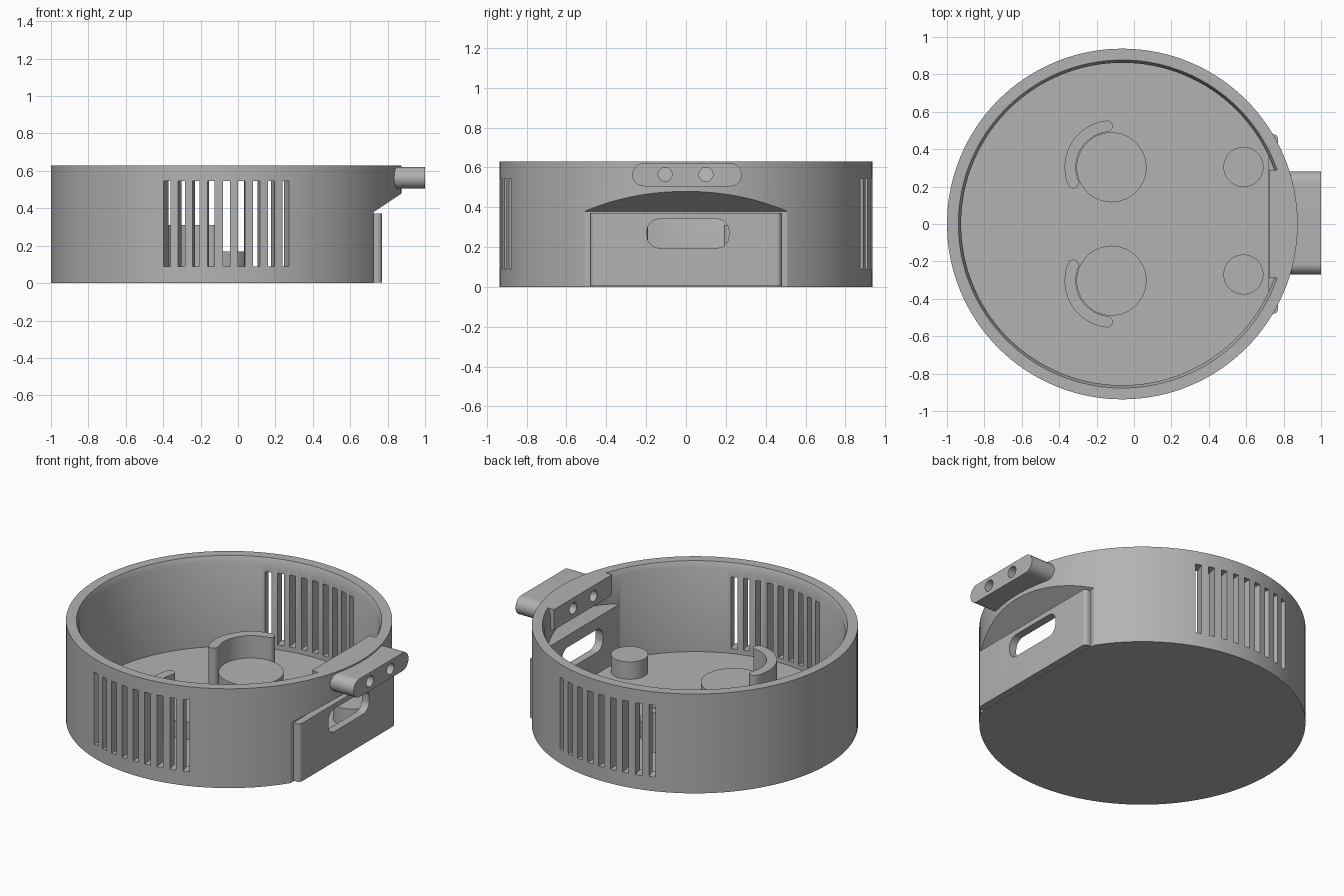
import bpy, bmesh, math
from mathutils import Vector, Matrix

if "Cube" in bpy.data.objects:
    bpy.data.objects.remove(bpy.data.objects["Cube"])

CX, R, H, FLOOR = -0.0625, 0.9375, 0.63, 0.06   # cup centre, radius, height, floor

grey = bpy.data.materials.new("light grey plastic")
grey.diffuse_color = (0.45, 0.45, 0.45, 1)
grey.use_nodes = True
grey.node_tree.nodes["Principled BSDF"].inputs["Base Color"].default_value = grey.diffuse_color


def prism(name, pts, lo, hi, axis):
    """Extrude a 2D outline along an axis: x (y,z), y (x,z) or z (x,y)."""
    def place(p, h):
        return {'x': (h, p[0], p[1]), 'y': (p[0], h, p[1]), 'z': (p[0], p[1], h)}[axis]
    bm = bmesh.new()
    low = [bm.verts.new(place(p, lo)) for p in pts]
    high = [bm.verts.new(place(p, hi)) for p in pts]
    bm.faces.new(low)
    bm.faces.new(high)
    n = len(pts)
    for i in range(n):
        j = (i + 1) % n
        bm.faces.new((low[i], low[j], high[j], high[i]))
    bmesh.ops.recalc_face_normals(bm, faces=bm.faces)
    me = bpy.data.meshes.new(name)
    bm.to_mesh(me)
    bm.free()
    me.materials.append(grey)
    ob = bpy.data.objects.new(name, me)
    bpy.context.collection.objects.link(ob)
    return ob


def arc(cx, cy, r, a0, a1, n):
    return [(cx + r * math.cos(math.radians(a0 + (a1 - a0) * i / n)),
             cy + r * math.sin(math.radians(a0 + (a1 - a0) * i / n))) for i in range(n + 1)]


def circle(cx, cy, r, n):
    return arc(cx, cy, r, 0, 360, n)[:-1]


def rounded(cx, cy, w, h, r):
    pts = []
    for sx, sy, a in ((1, 1, 0), (-1, 1, 90), (-1, -1, 180), (1, -1, 270)):
        pts += arc(cx + sx * (w / 2 - r), cy + sy * (h / 2 - r), r, a, a + 90, 10)
    return pts


def lathe(name, profile, n=128):
    """Solid of revolution around the cup axis from (radius, z) rings."""
    bm = bmesh.new()
    rings = [[bm.verts.new((x, y, z)) for x, y in circle(CX, 0, r, n)] for r, z in profile]
    for a, b in zip(rings, rings[1:]):
        for i in range(n):
            j = (i + 1) % n
            bm.faces.new((a[i], a[j], b[j], b[i]))
    bm.faces.new(rings[0])
    bm.faces.new(rings[-1])
    bmesh.ops.recalc_face_normals(bm, faces=bm.faces)
    me = bpy.data.meshes.new(name)
    bm.to_mesh(me)
    bm.free()
    me.materials.append(grey)
    ob = bpy.data.objects.new(name, me)
    bpy.context.collection.objects.link(ob)
    return ob


def combine(target, other, op):
    mod = target.modifiers.new("bool", 'BOOLEAN')
    mod.operation, mod.solver, mod.object = op, 'EXACT', other
    bpy.context.view_layer.objects.active = target
    bpy.ops.object.modifier_apply(modifier=mod.name)
    bpy.data.objects.remove(other)


def smooth(ob):
    bpy.ops.object.select_all(action='DESELECT')
    ob.select_set(True)
    bpy.context.view_layer.objects.active = ob
    bpy.ops.object.shade_smooth_by_angle(angle=math.radians(30))


# Cup body with a flat, undercut side
cup = lathe("cup", [(R, 0), (R, H)])
combine(cup, prism("undercut", [(0.725, -0.1), (0.725, 0.38), (0.95, 0.53),
                                (1.1, 0.53), (1.1, -0.1)], -0.7, 0.7, 'y'), 'DIFFERENCE')

# Cavity with tapered lip, leaving the flat wall, sloped wall and connector block
cavity = lathe("cavity", [(0.862, FLOOR), (0.862, 0.595), (0.877, H), (0.877, H + 0.1)])
combine(cavity, prism("wall_keep", [(0.72, -0.1), (0.72, 0.415), (0.9, 0.535),
                                    (1.1, 0.535), (1.1, -0.1)], -0.75, 0.75, 'y'), 'DIFFERENCE')
combine(cavity, prism("block_keep", [(0.722, -0.29), (1.1, -0.29), (1.1, 0.29), (0.722, 0.29)],
                      0.5, 0.8, 'z'), 'DIFFERENCE')
combine(cup, cavity, 'DIFFERENCE')

# Flat port plate with rounded upright edges
plate = [(0.723, -0.48)] + arc(0.745, -0.455, 0.025, -90, 0, 8) \
    + arc(0.745, 0.455, 0.025, 0, 90, 8) + [(0.723, 0.48)]
combine(cup, prism("port_plate", plate, 0.004, 0.372, 'z'), 'UNION')
combine(cup, prism("port_hole", rounded(0.01, 0.268, 0.41, 0.145, 0.06), 0.6, 0.9, 'x'),
        'DIFFERENCE')

# Cable tab with two through holes
combine(cup, prism("cable_tab", rounded(0.005, 0.563, 0.55, 0.115, 0.057), 0.8, 1.0, 'x'), 'UNION')
for y in (-0.105, 0.1):
    combine(cup, prism("cable_hole", circle(y, 0.565, 0.035, 32), 0.6, 1.1, 'x'), 'DIFFERENCE')

# Vent slots: nine radial slots on each side
for side in (-90, 90):
    for i in range(-4, 5):
        slot = prism("vent_slot", [(0.8, -0.019), (1.0, -0.019), (1.0, 0.019), (0.8, 0.019)],
                     0.09, 0.545, 'z')
        slot.data.transform(Matrix.Translation((CX, 0, 0))
                            @ Matrix.Rotation(math.radians(side + 4.95 * i), 4, 'Z'))
        combine(cup, slot, 'DIFFERENCE')
smooth(cup)

# Floor discs, curved retaining walls and small posts
for s, tag in ((1, "back"), (-1, "front")):
    smooth(prism(tag + "_disc", circle(-0.12, s * 0.303, 0.187, 64), FLOOR - 0.01, 0.17, 'z'))
    mid, half, a0, a1 = 0.221, 0.03, 96, 202
    e0, e1 = arc(0, 0, mid, a0, a1, 1)
    outline = arc(0, 0, mid + half, a0, a1, 28) + arc(*e1, half, a1, a1 + 180, 10)[1:-1] \
        + arc(0, 0, mid - half, a1, a0, 28) + arc(*e0, half, a0 - 180, a0, 10)[1:-1]
    outline = [(x - 0.12, s * (y + 0.303)) for x, y in outline]
    smooth(prism(tag + "_curved_wall", outline, FLOOR - 0.01, 0.31, 'z'))
    smooth(prism(tag + "_post", circle(0.585, 0.305 if s > 0 else -0.27, 0.107, 48),
                 FLOOR - 0.01, 0.17, 'z'))
